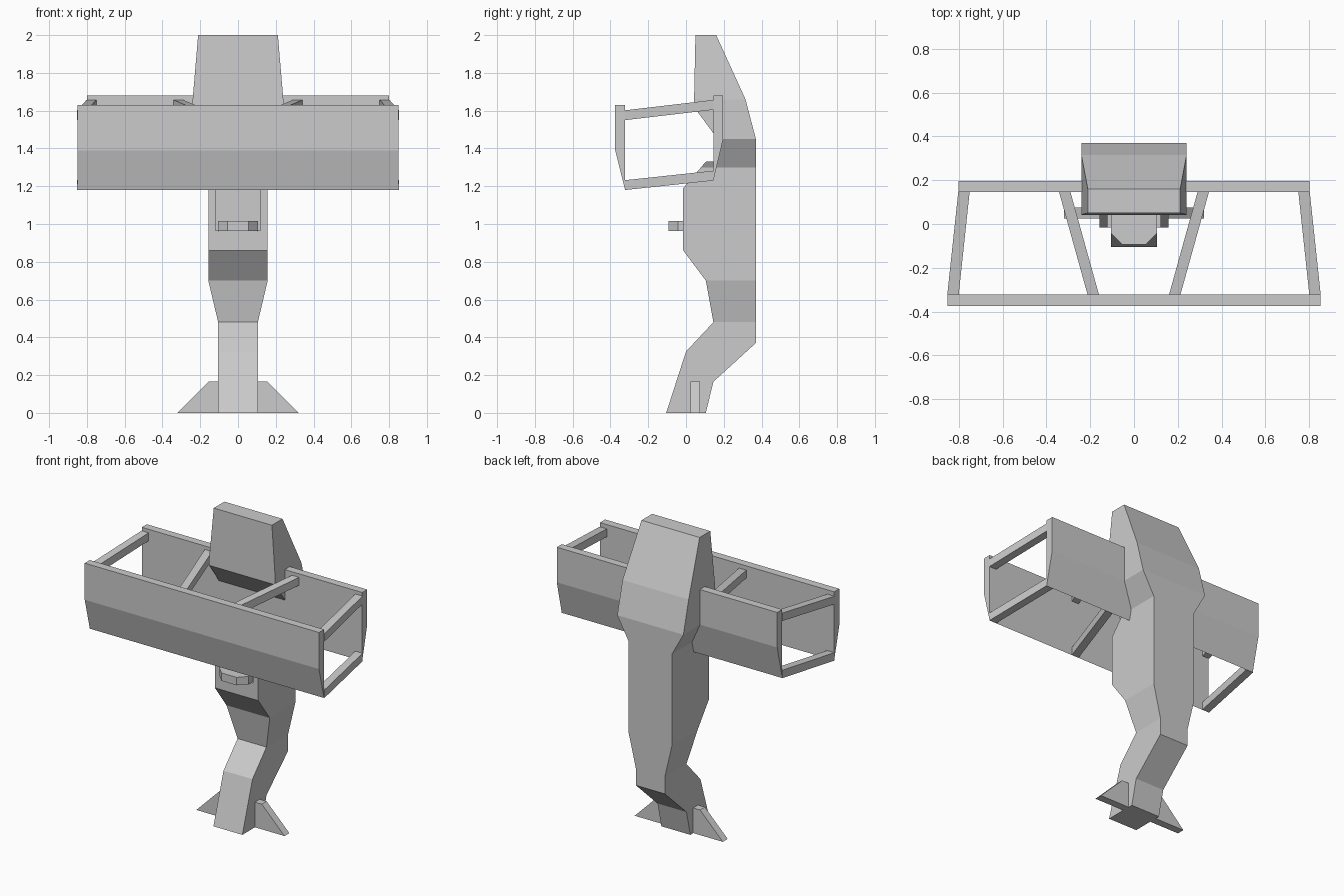
import bpy, bmesh

if "Cube" in bpy.data.objects:
    bpy.data.objects.remove(bpy.data.objects["Cube"])


def add_object(name, bm, mirror=False):
    bmesh.ops.recalc_face_normals(bm, faces=bm.faces)
    mesh = bpy.data.meshes.new(name)
    bm.to_mesh(mesh)
    bm.free()
    ob = bpy.data.objects.new(name, mesh)
    bpy.context.collection.objects.link(ob)
    if mirror:
        ob.modifiers.new("Mirror", 'MIRROR')
    return ob


def loft(ring_a, ring_b):
    """Closed solid between two matching rings of points."""
    bm = bmesh.new()
    a = [bm.verts.new(p) for p in ring_a]
    b = [bm.verts.new(p) for p in ring_b]
    bm.faces.new(a)
    bm.faces.new(b)
    n = len(a)
    for i in range(n):
        j = (i + 1) % n
        bm.faces.new((a[i], a[j], b[j], b[i]))
    return bm


def side_prism(profile, x0, x1):
    """Extrude a (y, z) profile along x."""
    return loft([(x0, y, z) for y, z in profile], [(x1, y, z) for y, z in profile])


# Cabinet body: side profile, with a width that changes with height
profile = [(-0.105, 0), (0.105, 0), (0.145, 0.165), (0.37, 0.37), (0.37, 1.45),
           (0.315, 1.66), (0.16, 2.0), (0.05, 2.0), (0.042, 1.62), (0.145, 1.48),
           (0.17, 1.47), (0.17, 1.33), (0.105, 1.33), (-0.015, 1.19), (-0.015, 0.86),
           (0.105, 0.70), (0.145, 0.48), (0, 0.325)]
widths = [(0, 0.105), (0.48, 0.105), (0.70, 0.157), (1.30, 0.157),
          (1.45, 0.24), (1.66, 0.24), (2.0, 0.211)]


def half_width(z):
    for (z0, w0), (z1, w1) in zip(widths, widths[1:]):
        if z <= z1:
            return w0 + (w1 - w0) * (z - z0) / (z1 - z0)
    return widths[-1][1]


bm = side_prism(profile, -1, 1)
for z, _ in widths[1:-1]:
    bmesh.ops.bisect_plane(bm, geom=bm.verts[:] + bm.edges[:] + bm.faces[:],
                           plane_co=(0, 0, z), plane_no=(0, 0, 1))
for v in bm.verts:
    v.co.x *= half_width(v.co.z)
body = add_object("cabinet_body", bm)

# Recess in the front of the body
cutter = add_object("recess_cutter", side_prism(
    [(-0.3, 0.965), (0.08, 0.965), (0.08, 1.36), (-0.3, 1.36)], -0.12, 0.12))
cutter.hide_render = True
cutter.hide_viewport = True
cut = body.modifiers.new("Recess", 'BOOLEAN')
cut.object = cutter
cut.operation = 'DIFFERENCE'
cut.solver = 'EXACT'

# Tray with chamfered front corners
tray = [(0.105, 0.085), (0.105, -0.042), (0.055, -0.093),
        (-0.055, -0.093), (-0.105, -0.042), (-0.105, 0.085)]
add_object("tray", loft([(x, y, 0.963) for x, y in tray], [(x, y, 1.015) for x, y in tray]))

# Long front and back panels, bent inward at the bottom
add_object("front_panel", side_prism(
    [(-0.375, 1.63), (-0.322, 1.63), (-0.322, 1.18), (-0.375, 1.39)], -0.85, 0.85))
add_object("back_panel", side_prism(
    [(0.145, 1.68), (0.197, 1.68), (0.197, 1.45), (0.145, 1.23)], -0.80, 0.80))

# Struts joining the panels (mirrored left and right)
def rect(x0, x1, y, z0, z1):
    return [(x0, y, z0), (x1, y, z0), (x1, y, z1), (x0, y, z1)]


for level, zf, zb in (("upper", 1.55, 1.605), ("lower", 1.18, 1.23)):
    for side, xf, xb in (("outer", 0.80, 0.75), ("inner", 0.16, 0.29)):
        add_object(f"{level}_{side}_strut",
                   loft(rect(xf, xf + 0.052, -0.322, zf, zf + 0.052),
                        rect(xb, xb + 0.052, 0.146, zb, zb + 0.052)), mirror=True)

# Stabiliser fins at the foot
fin = [(0.10, 0), (0.32, 0), (0.155, 0.165), (0.10, 0.165)]
add_object("foot_fin", loft([(x, 0.025, z) for x, z in fin],
                            [(x, 0.075, z) for x, z in fin]), mirror=True)
